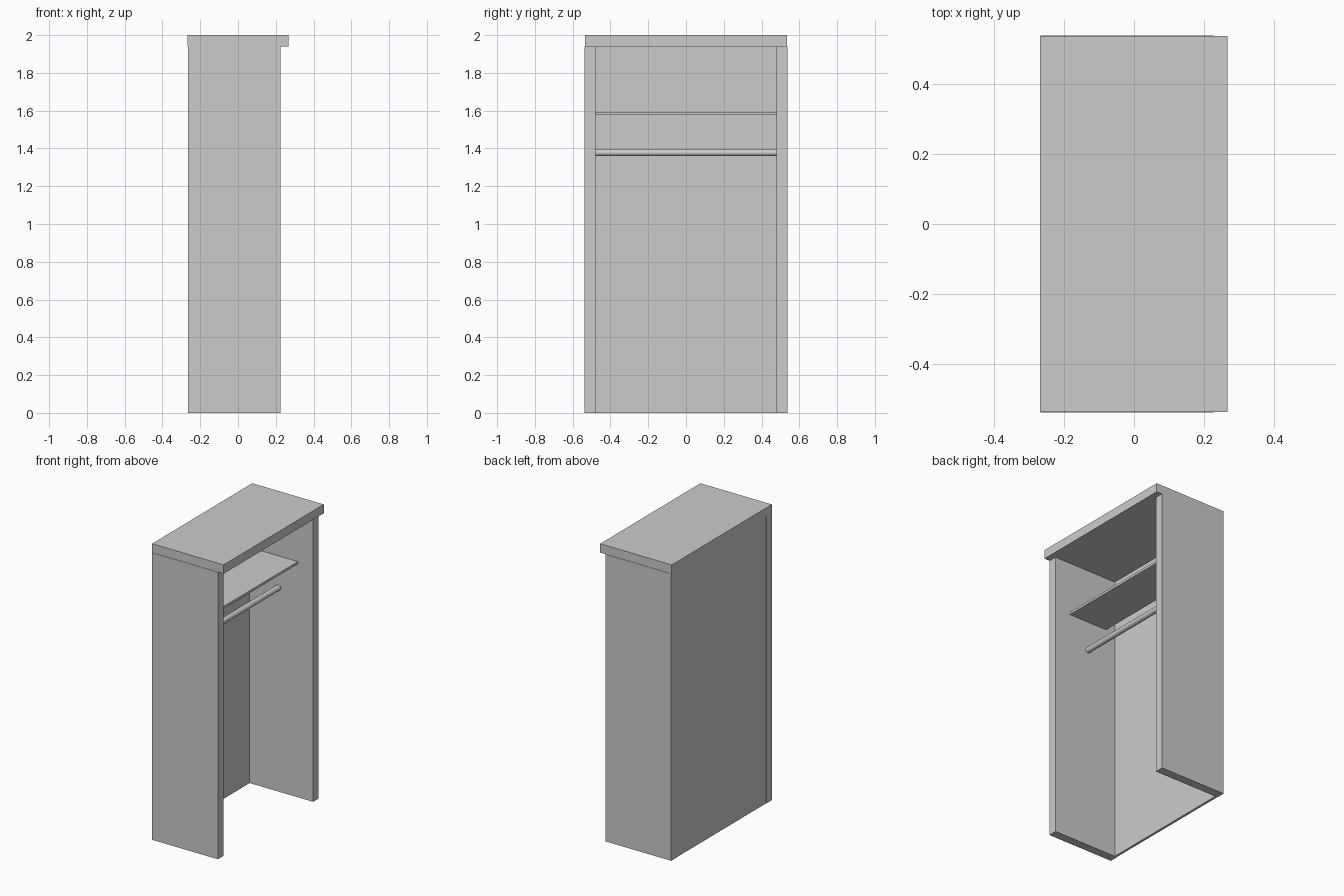
import bpy
import math

if "Cube" in bpy.data.objects:
    bpy.data.objects.remove(bpy.data.objects["Cube"])


def box(name, x, y, z):
    """Axis-aligned box from (min, max) pairs."""
    bpy.ops.mesh.primitive_cube_add(
        size=1, location=[(a + b) / 2 for a, b in (x, y, z)])
    ob = bpy.context.object
    ob.name = name
    ob.scale = [b - a for a, b in (x, y, z)]
    bpy.ops.object.transform_apply(location=False, rotation=False, scale=True)
    return ob


INNER, OUTER = 0.479, 0.5375   # side panel faces
TOP_Z = 1.94                   # underside of the top

# Side panels
for name, s in (("left_side_panel", -1), ("right_side_panel", 1)):
    box(name, (-0.266, 0.226), sorted((s * INNER, s * OUTER)), (0, TOP_Z))

# Thin back board between the sides
box("back_panel", (-0.264, -0.248), (-INNER, INNER), (0, TOP_Z))

# Thick top overhanging the open front
box("top_panel", (-0.268, 0.267), (-0.535, 0.535), (TOP_Z, 2.0))

# Shelf, set off from the back board
box("shelf", (-0.18, 0.112), (-INNER, INNER), (1.577, 1.593))

# Round hanging rail below the shelf
bpy.ops.mesh.primitive_cylinder_add(
    vertices=24, radius=0.019, depth=2 * INNER,
    location=(-0.034, 0, 1.378), rotation=(math.pi / 2, 0, 0))
rail = bpy.context.object
rail.name = "hanging_rail"
bpy.ops.object.shade_smooth_by_angle(angle=math.radians(40))
